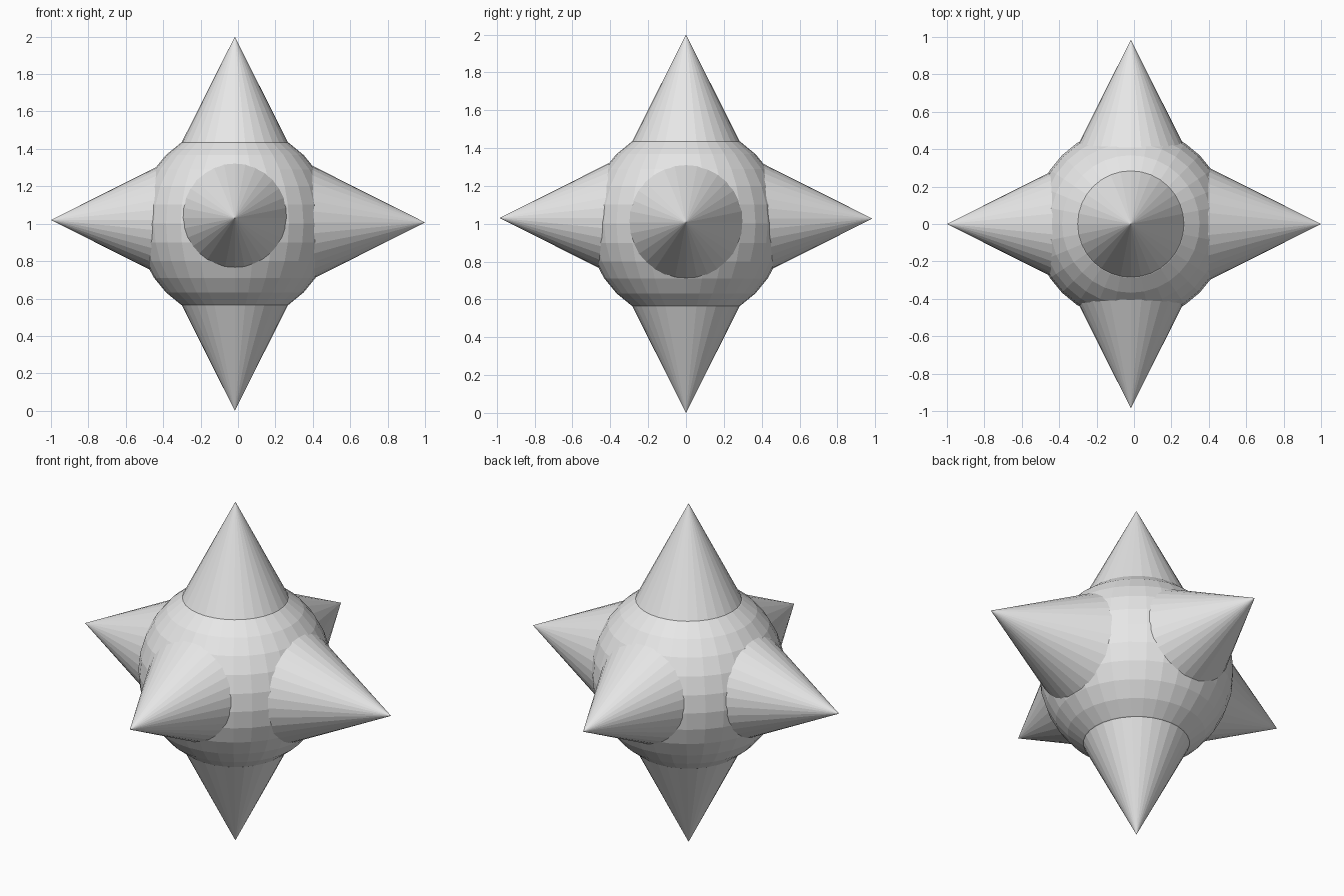
import bpy
from mathutils import Vector

cube = bpy.data.objects.get("Cube")
if cube:
    bpy.data.objects.remove(cube, do_unlink=True)

CENTRE = Vector((-0.017, 0, 1.0))
RADIUS = 0.52
SLOPE = 0.503   # cone radius per unit of length
INNER = 0.25    # how far from the centre each hidden cone base lies

grey = bpy.data.materials.new("light_grey")
grey.use_nodes = True
colour = (0.8, 0.8, 0.8, 1)
grey.diffuse_color = colour
grey.node_tree.nodes["Principled BSDF"].inputs["Base Color"].default_value = colour


def finish(name):
    obj = bpy.context.object
    obj.name = name
    obj.data.materials.append(grey)
    bpy.ops.object.shade_flat()


def spike(name, tip, direction):
    """Cone whose point is at tip and whose base is buried in the ball."""
    tip, axis = Vector(tip), Vector(direction)
    length = (tip - CENTRE).dot(axis) - INNER
    bpy.ops.mesh.primitive_cone_add(
        vertices=32, radius1=length * SLOPE, radius2=0, depth=length,
        location=tip - axis * length / 2,
        rotation=axis.to_track_quat('Z', 'Y').to_euler())
    finish(name)


# Round faceted core
bpy.ops.mesh.primitive_uv_sphere_add(segments=32, ring_count=16,
                                     radius=RADIUS, location=CENTRE)
finish("core_ball")

# Six spikes, one along each axis direction
spike("top_spike", (CENTRE.x, 0, 2.0), (0, 0, 1))
spike("bottom_spike", (CENTRE.x, 0, 0), (0, 0, -1))
spike("left_spike", (1, 0, 1.007), (1, 0, 0))
spike("right_spike", (-1, 0, 1.02), (-1, 0, 0))
spike("front_spike", (CENTRE.x, -0.985, 1.03), (0, -1, 0))
spike("back_spike", (CENTRE.x, 0.985, 1.027), (0, 1, 0))
